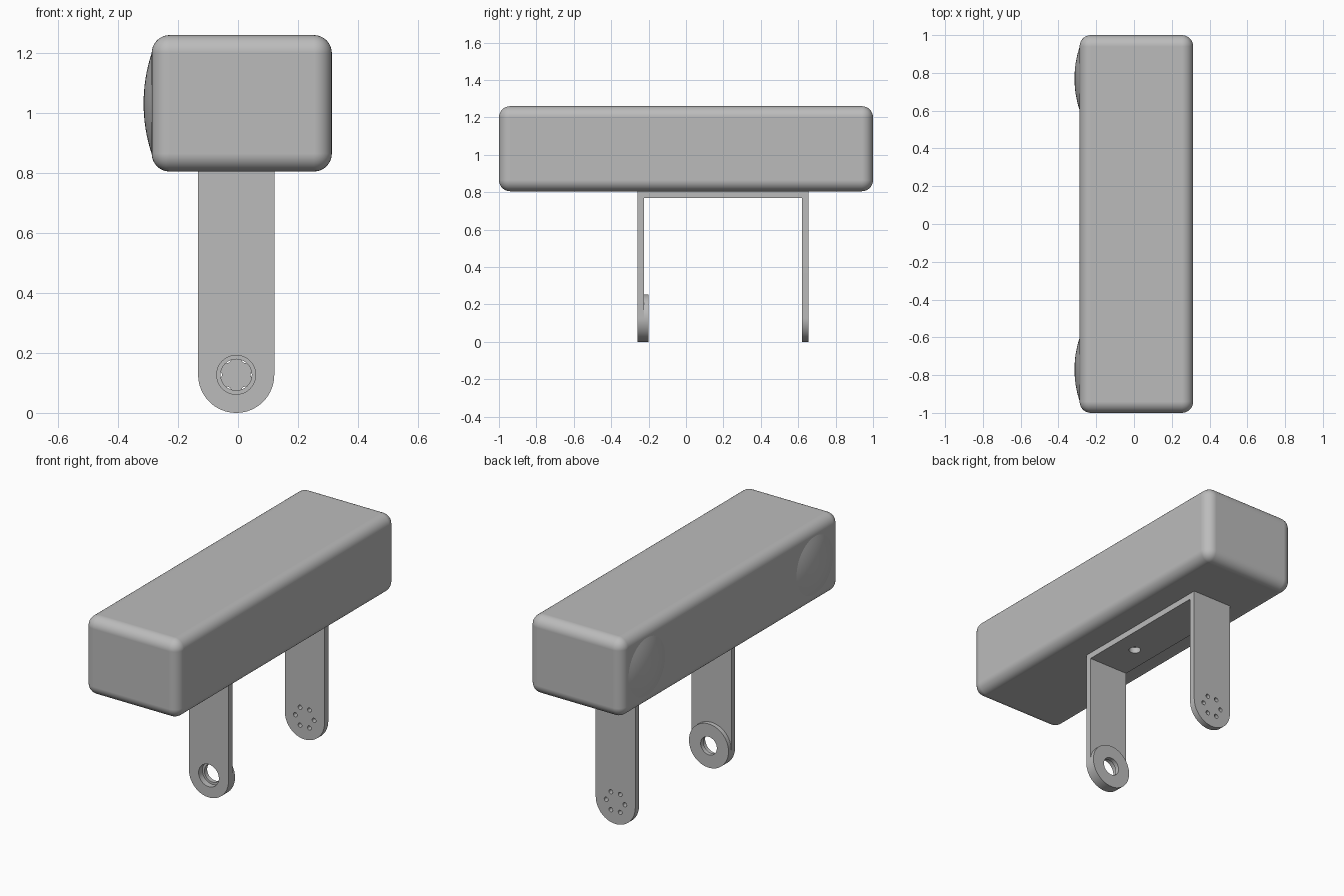
import bpy, bmesh
from math import pi, sin, cos, radians
from mathutils import Matrix, Vector

if "Cube" in bpy.data.objects:
    bpy.data.objects.remove(bpy.data.objects["Cube"])

grey = bpy.data.materials.new("plain grey")
grey.use_nodes = True
grey.diffuse_color = (0.5, 0.5, 0.5, 1)
grey.node_tree.nodes["Principled BSDF"].inputs["Base Color"].default_value = (0.5, 0.5, 0.5, 1)

CX = -0.006             # bracket centre line
R = 0.127               # half width of the bracket
BOTTOM = 0.805          # underside of the housing
FRONT, BACK = -0.26, 0.655
THICK = 0.035


def make(name, bm):
    bmesh.ops.recalc_face_normals(bm, faces=bm.faces)
    mesh = bpy.data.meshes.new(name)
    bm.to_mesh(mesh)
    bm.free()
    mesh.materials.append(grey)
    obj = bpy.data.objects.new(name, mesh)
    bpy.context.collection.objects.link(obj)
    return obj


def activate(obj):
    bpy.ops.object.select_all(action='DESELECT')
    obj.select_set(True)
    bpy.context.view_layer.objects.active = obj


def smooth(obj):
    activate(obj)
    bpy.ops.object.shade_smooth_by_angle(angle=radians(35))


def box(name, low, high):
    low, high = Vector(low), Vector(high)
    bm = bmesh.new()
    bmesh.ops.create_cube(bm, size=1)
    bmesh.ops.scale(bm, vec=high - low, verts=bm.verts)
    bmesh.ops.translate(bm, vec=(low + high) / 2, verts=bm.verts)
    return make(name, bm)


def cylinder(name, centre, radius, depth, axis='Y', segments=48):
    bm = bmesh.new()
    turn = Matrix.Rotation(pi / 2, 4, 'X') if axis == 'Y' else Matrix()
    bmesh.ops.create_cone(bm, cap_ends=True, segments=segments, radius1=radius,
                          radius2=radius, depth=depth,
                          matrix=Matrix.Translation(centre) @ turn)
    return make(name, bm)


def cut(obj, cutter):
    activate(obj)
    mod = obj.modifiers.new("hole", 'BOOLEAN')
    mod.operation, mod.solver, mod.object = 'DIFFERENCE', 'EXACT', cutter
    bpy.ops.object.modifier_apply(modifier=mod.name)
    bpy.data.objects.remove(cutter)


def leg(name, y):
    # straight strap with a half-round foot
    n = 32
    outline = [(CX + R, BOTTOM), (CX - R, BOTTOM)]
    outline += [(CX - R * cos(pi * i / n), R - R * sin(pi * i / n)) for i in range(n + 1)]
    bm = bmesh.new()
    face = bm.faces.new([bm.verts.new((x, y, z)) for x, z in outline])
    out = bmesh.ops.extrude_face_region(bm, geom=[face])
    moved = [v for v in out["geom"] if isinstance(v, bmesh.types.BMVert)]
    bmesh.ops.translate(bm, vec=(0, THICK, 0), verts=moved)
    return make(name, bm)


def dome(name, y, base=-0.288, radius=0.168, height=0.027, rings=8, n=48):
    # shallow spherical cap spun about the x axis
    ball = (radius ** 2 + height ** 2) / (2 * height)
    bm = bmesh.new()
    verts = []
    for i in range(rings + 1):
        r = radius * i / rings
        x = base - height + ball - (ball ** 2 - r ** 2) ** 0.5
        verts.append(bm.verts.new((x, y, 1.032 + r)))
    verts.append(bm.verts.new((base + 0.01, y, 1.032 + radius)))
    edges = [bm.edges.new(pair) for pair in zip(verts, verts[1:])]
    bmesh.ops.spin(bm, geom=verts + edges, cent=(0, y, 1.032), axis=(1, 0, 0),
                   angle=2 * pi, steps=n)
    bmesh.ops.remove_doubles(bm, verts=bm.verts, dist=0.0001)
    smooth(make(name, bm))


# Rounded housing
housing = box("housing", (-0.288, -1, BOTTOM), (0.313, 1, 1.26))
smooth(housing)
bevel = housing.modifiers.new("rounded edges", 'BEVEL')
bevel.width, bevel.segments, bevel.harden_normals = 0.06, 8, True

# Two domed lenses on the side
for label, y in (("front", -0.77), ("back", 0.77)):
    dome(label + "_lens", y)

# Bracket plate with a mounting hole
plate = box("bracket_plate", (CX - R, FRONT + THICK, BOTTOM - THICK), (CX + R, BACK - THICK, BOTTOM))
cut(plate, cylinder("cutter", (CX, 0, BOTTOM), 0.032, 0.2, axis='Z'))
smooth(plate)

# Front leg with a wide bore, and a collar with a narrower bore behind it
front_leg = leg("front_leg", FRONT)
cut(front_leg, cylinder("cutter", (CX, FRONT, R), 0.065, 0.2))
smooth(front_leg)
collar = cylinder("bearing_collar", (CX, FRONT + THICK + 0.0125, R), R, 0.025, segments=64)
cut(collar, cylinder("cutter", (CX, FRONT, R), 0.052, 0.3))
smooth(collar)

# Back leg with a ring of six screw holes
back_leg = leg("back_leg", BACK - THICK)
for i in range(6):
    a = i * pi / 3
    spot = (CX + 0.06 * cos(a), BACK, R + 0.06 * sin(a))
    cut(back_leg, cylinder("cutter", spot, 0.0125, 0.2, segments=20))
smooth(back_leg)
